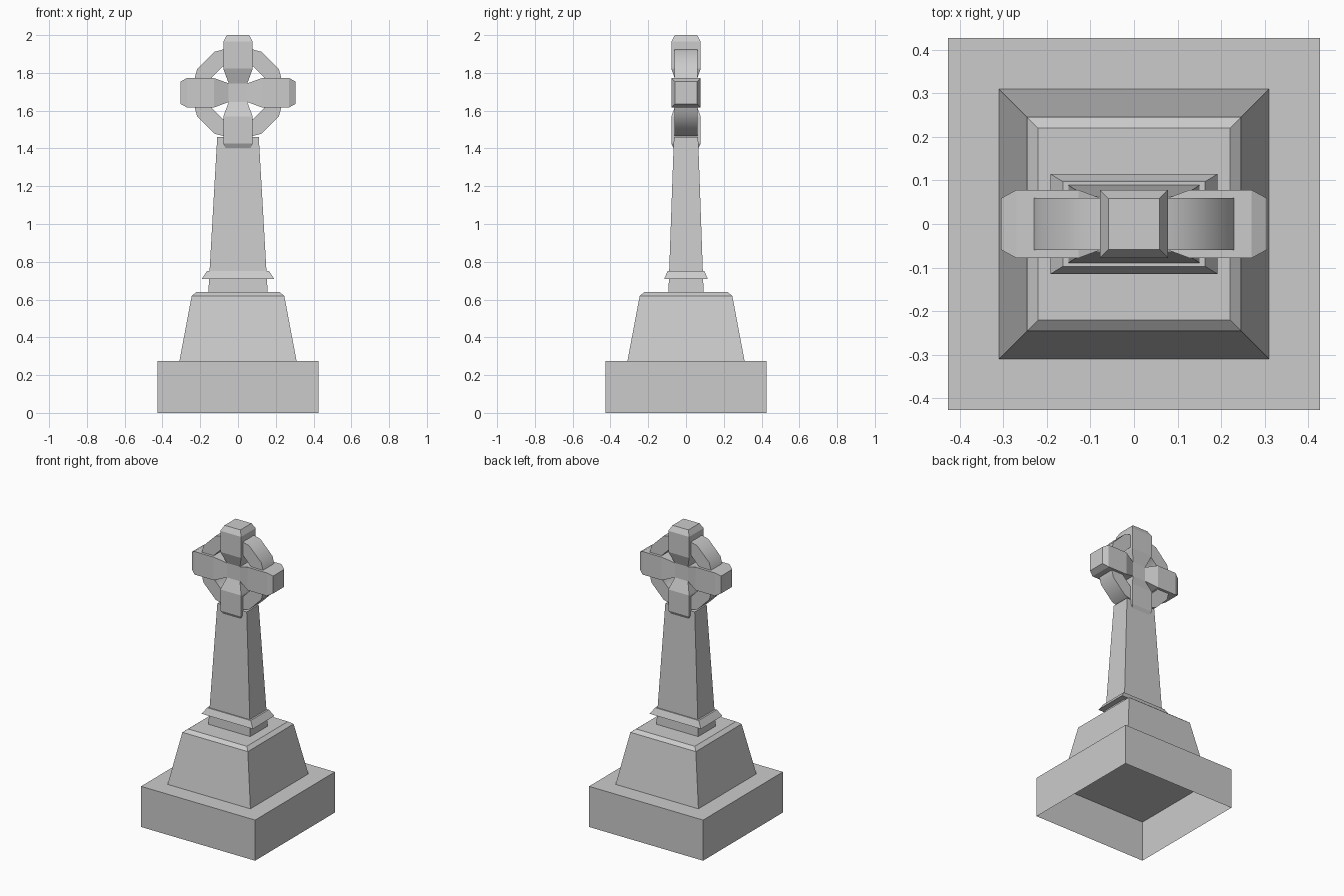
import bpy, bmesh, math
from mathutils import Matrix, Vector

if "Cube" in bpy.data.objects:
    bpy.data.objects.remove(bpy.data.objects["Cube"], do_unlink=True)

stone = bpy.data.materials.new("grey stone")
stone.use_nodes = True
GREY = (0.6, 0.6, 0.6, 1)
stone.diffuse_color = GREY
stone.node_tree.nodes["Principled BSDF"].inputs["Base Color"].default_value = GREY


def finish(name, bm, smooth=False):
    bmesh.ops.recalc_face_normals(bm, faces=bm.faces[:])
    mesh = bpy.data.meshes.new(name)
    bm.to_mesh(mesh)
    bm.free()
    mesh.materials.append(stone)
    obj = bpy.data.objects.new(name, mesh)
    bpy.context.collection.objects.link(obj)
    if smooth:
        bpy.ops.object.select_all(action="DESELECT")
        obj.select_set(True)
        bpy.context.view_layer.objects.active = obj
        bpy.ops.object.shade_smooth_by_angle(angle=math.radians(35))
    return obj


def loft(name, sections, matrix=Matrix(), bottom=True, top=True):
    """Skin rectangular sections given as (height, half width, half depth)."""
    bm = bmesh.new()
    rings = []
    for h, w, d in sections:
        corners = [(-w, -d, h), (w, -d, h), (w, d, h), (-w, d, h)]
        rings.append([bm.verts.new(matrix @ Vector(c)) for c in corners])
    for a, b in zip(rings, rings[1:]):
        for i in range(4):
            j = (i + 1) % 4
            bm.faces.new((a[i], a[j], b[j], b[i]))
    if bottom:
        bm.faces.new(rings[0])
    if top:
        bm.faces.new(rings[-1])
    return finish(name, bm)


# Hollow plinth, open underneath, with a ledge around the pedestal
loft("plinth", [(0, 0.427, 0.427), (0.275, 0.427, 0.427), (0.275, 0.31, 0.31)],
     bottom=False, top=False)

# Tapered pedestal with a bevelled top
loft("pedestal", [(0.275, 0.31, 0.31), (0.62, 0.245, 0.245), (0.64, 0.22, 0.22)])

# Tapered shaft and its collar
loft("shaft", [(0.64, 0.157, 0.093), (1.46, 0.11, 0.064)])
loft("collar", [(0.71, 0.192, 0.115), (0.752, 0.163, 0.097)])

# Cross: four flared arms around a small hub
CENTRE = Matrix.Translation((0, 0, 1.695))
HUB = 0.049
arm = [(HUB, HUB, HUB), (0.127, 0.078, 0.078), (0.27, 0.078, 0.078), (0.305, 0.059, 0.059)]
for k, side in enumerate(("top", "left", "bottom", "right")):
    turn = CENTRE @ Matrix.Rotation(k * math.pi / 2, 4, "Y")
    loft("cross_arm_" + side, arm, turn, bottom=False)
loft("cross_hub", [(-HUB, HUB, HUB), (HUB, HUB, HUB)], CENTRE)

# Twelve-sided ring joining the arms
SIDES = 12
bm = bmesh.new()
loops = []
for i in range(SIDES):
    a = 2 * math.pi * i / SIDES
    loops.append([bm.verts.new(CENTRE @ Vector((r * math.cos(a), y, r * math.sin(a))))
                  for r, y in ((0.25, -0.06), (0.25, 0.06), (0.16, 0.06), (0.16, -0.06))])
for i in range(SIDES):
    a, b = loops[i], loops[(i + 1) % SIDES]
    for j in range(4):
        k = (j + 1) % 4
        bm.faces.new((a[j], a[k], b[k], b[j]))
finish("cross_ring", bm, smooth=True)
